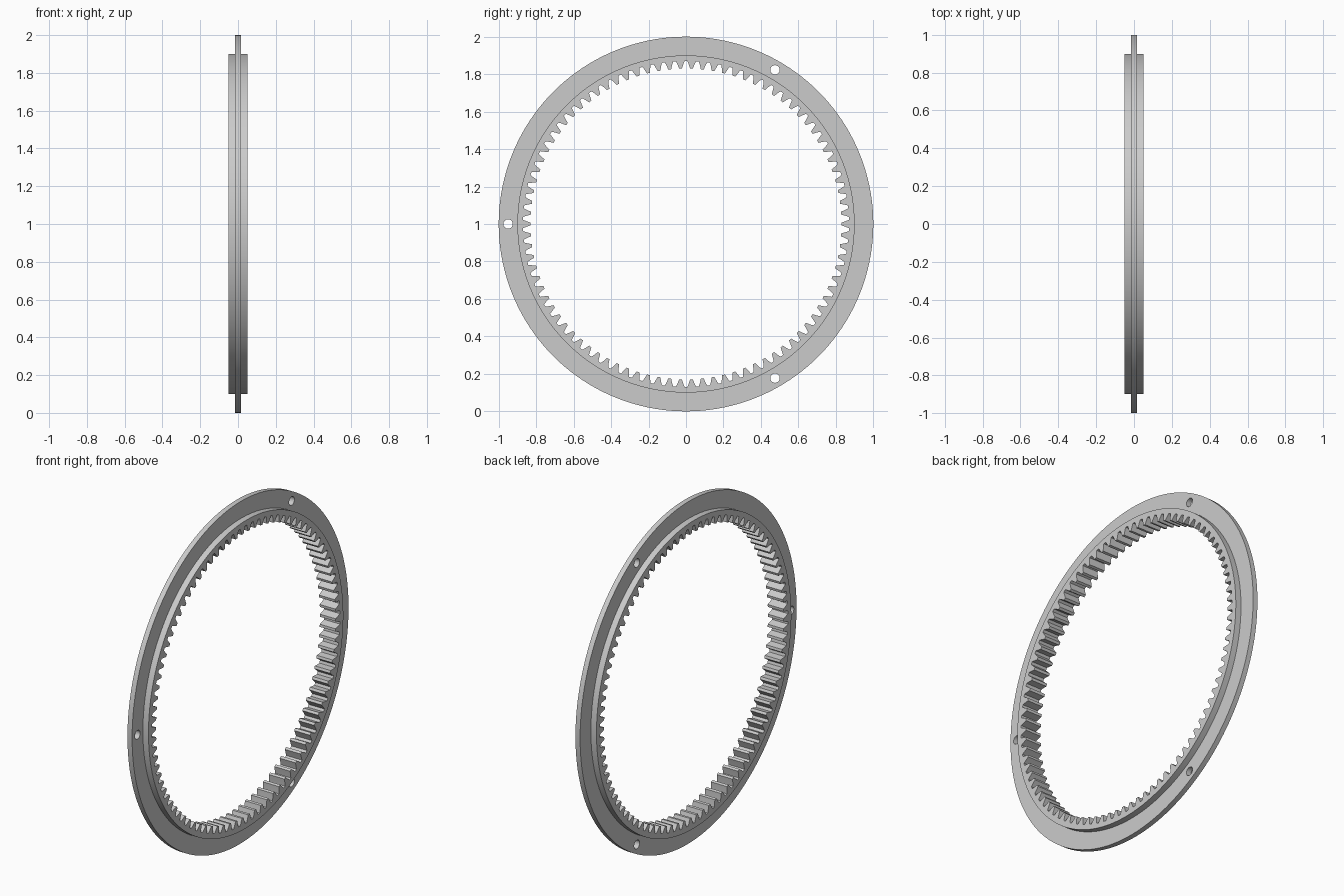
import bpy, bmesh
from math import sin, cos, tau, radians

cube = bpy.data.objects.get("Cube")
if cube:
    bpy.data.objects.remove(cube)

TEETH = 90
CENTRE_Z = 1.0

steel = bpy.data.materials.new("grey_steel")
steel.use_nodes = True
grey = (0.6, 0.6, 0.6, 1)
steel.diffuse_color = grey
steel.node_tree.nodes["Principled BSDF"].inputs["Base Color"].default_value = grey


def ring(name, inner, outer_radius, half_width):
    """Ring about the x axis; inner is a list of (angle, radius)."""
    bm = bmesh.new()
    loops = []
    for a, r in inner:
        loops.append([bm.verts.new((x, q * cos(a), CENTRE_Z + q * sin(a)))
                      for x, q in ((-half_width, r), (half_width, r),
                                   (half_width, outer_radius),
                                   (-half_width, outer_radius))])
    for i, this in enumerate(loops):
        after = loops[(i + 1) % len(loops)]
        for k in range(4):
            j = (k + 1) % 4
            bm.faces.new((this[k], this[j], after[j], after[k]))
    bmesh.ops.recalc_face_normals(bm, faces=bm.faces)
    mesh = bpy.data.meshes.new(name)
    bm.to_mesh(mesh)
    bm.free()
    mesh.materials.append(steel)
    obj = bpy.data.objects.new(name, mesh)
    bpy.context.collection.objects.link(obj)
    return obj


def activate(obj):
    bpy.ops.object.select_all(action='DESELECT')
    obj.select_set(True)
    bpy.context.view_layer.objects.active = obj


# Toothed inner ring: (fraction of pitch, radius) for one straight tooth
tooth = [(-0.37, 0.87), (-0.25, 0.851), (-0.13, 0.83),
         (0.13, 0.83), (0.25, 0.851), (0.37, 0.87)]
profile = [((n + f) * tau / TEETH, r) for n in range(TEETH) for f, r in tooth]
gear = ring("toothed_ring", profile, 0.9, 0.051)

# Thin mounting flange
SEGMENTS = 180
flange = ring("mounting_flange",
              [(i * tau / SEGMENTS, 0.895) for i in range(SEGMENTS)], 1.0, 0.015)

# Three bolt holes through the flange
for degrees in (60, 180, 300):
    a = radians(degrees)
    bpy.ops.mesh.primitive_cylinder_add(
        vertices=32, radius=0.025, depth=0.2, rotation=(0, tau / 4, 0),
        location=(0, 0.95 * cos(a), CENTRE_Z + 0.95 * sin(a)))
    cutter = bpy.context.object
    cutter.name = "bolt_hole_cutter"
    cutter.hide_render = True
    cutter.data.materials.append(steel)
    activate(flange)
    cut = flange.modifiers.new("bolt_hole", 'BOOLEAN')
    cut.operation = 'DIFFERENCE'
    cut.solver = 'EXACT'
    cut.object = cutter
    bpy.ops.object.modifier_apply(modifier=cut.name)
    bpy.data.objects.remove(cutter)

for part in (gear, flange):
    activate(part)
    bpy.ops.object.shade_smooth_by_angle(angle=radians(20))
